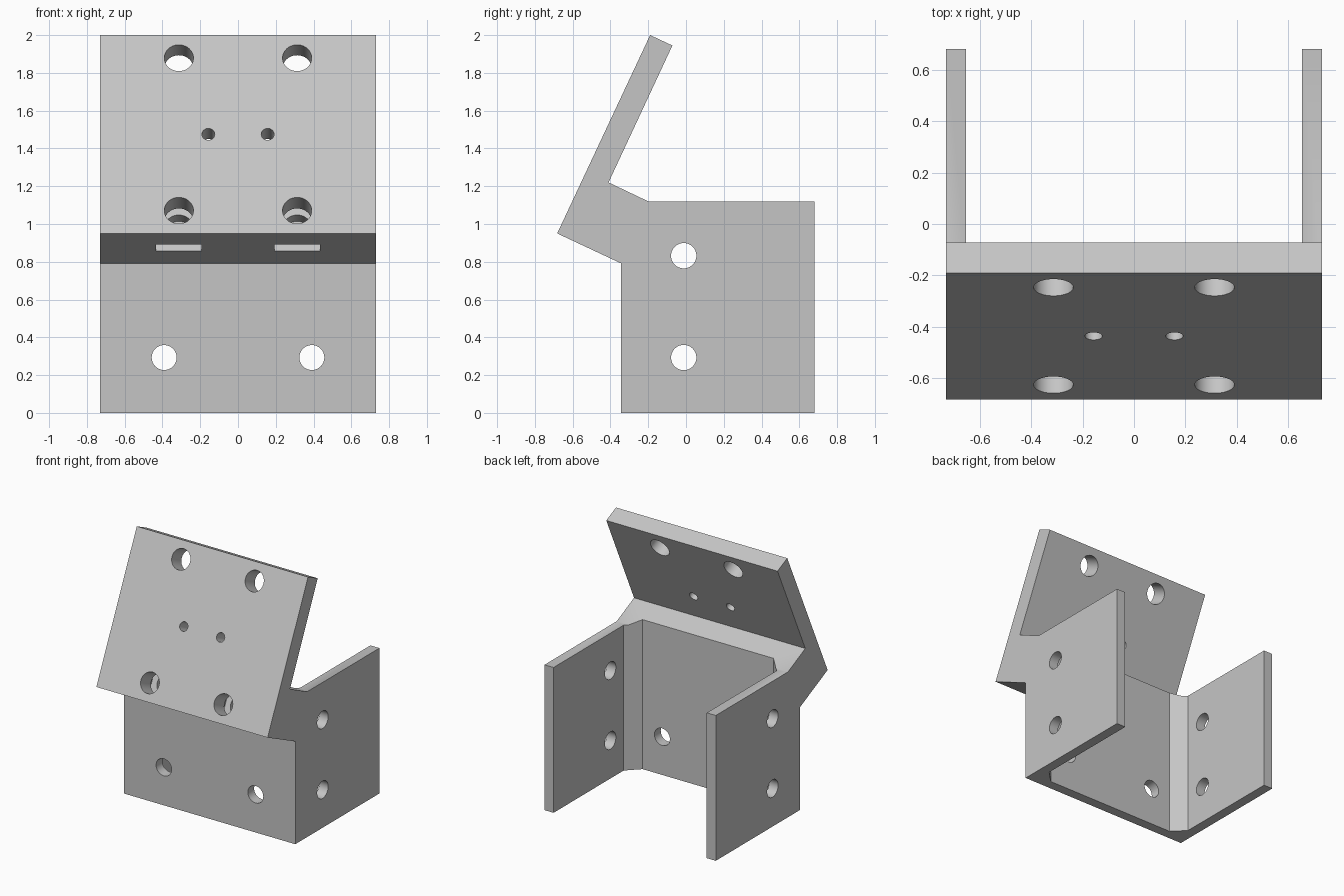
import bpy, bmesh
from math import atan2
from mathutils import Matrix, Vector

if "Cube" in bpy.data.objects:
    bpy.data.objects.remove(bpy.data.objects["Cube"], do_unlink=True)

HALF = 0.73          # half width of the bracket
WALL = 0.077         # sheet thickness of the channel
FRONT, BACK = -0.345, 0.68
CHAMFER = 0.095

grey = bpy.data.materials.new("light grey")
grey.use_nodes = True
grey.diffuse_color = (0.56, 0.56, 0.56, 1)
grey.node_tree.nodes["Principled BSDF"].inputs["Base Color"].default_value = grey.diffuse_color


def prism(name, points, sweep):
    """Extrude a closed planar outline along the sweep vector."""
    bm = bmesh.new()
    face = bm.faces.new([bm.verts.new(p) for p in points])
    result = bmesh.ops.extrude_face_region(bm, geom=[face])
    moved = [v for v in result["geom"] if isinstance(v, bmesh.types.BMVert)]
    bmesh.ops.translate(bm, verts=moved, vec=sweep)
    return finish(name, bm)


def finish(name, bm):
    bmesh.ops.recalc_face_normals(bm, faces=bm.faces)
    mesh = bpy.data.meshes.new(name)
    bm.to_mesh(mesh)
    bm.free()
    mesh.materials.append(grey)
    obj = bpy.data.objects.new(name, mesh)
    bpy.context.collection.objects.link(obj)
    return obj


def drill(name, start, end, radius):
    """Cylinder cutter running from start to end."""
    start, end = Vector(start), Vector(end)
    axis = end - start
    place = Matrix.Translation((start + end) / 2) @ axis.to_track_quat("Z", "Y").to_matrix().to_4x4()
    bm = bmesh.new()
    bmesh.ops.create_cone(bm, cap_ends=True, segments=40, radius1=radius,
                          radius2=radius, depth=axis.length, matrix=place)
    return finish(name, bm)


def cut(target, cutter):
    cutter.hide_render = True
    mod = target.modifiers.new("cut", "BOOLEAN")
    mod.operation, mod.solver, mod.object = "DIFFERENCE", "EXACT", cutter
    bpy.context.view_layer.objects.active = target
    bpy.ops.object.modifier_apply(modifier=mod.name)
    bpy.data.objects.remove(cutter, do_unlink=True)


# Bracket body: side profile swept across the width
profile = [(FRONT, 0), (BACK, 0), (BACK, 1.12), (-0.2, 1.12), (-0.41, 1.22),
           (-0.072, 1.945), (-0.19, 2.0), (-0.682, 0.95), (FRONT, 0.792)]
bracket = prism("angled_mount_bracket", [(-HALF, y, z) for y, z in profile], (2 * HALF, 0, 0))

# Open channel with chamfered inner corners
inner, bed = HALF - WALL, FRONT + WALL
channel = [(-inner, BACK + 0.1), (-inner, bed + CHAMFER), (-inner + CHAMFER, bed),
           (inner - CHAMFER, bed), (inner, bed + CHAMFER), (inner, BACK + 0.1)]
cut(bracket, prism("channel_cutter", [(x, y, -0.1) for x, y in channel], (0, 0, 1.4)))

# Local directions of the tilted plate
corner = Vector((0, -0.682, 0.95))
up = (Vector((0, -0.19, 2.0)) - corner).normalized()
inward = Vector((0, up.z, -up.y))


def on_plate(x, along, depth):
    return corner + Vector((x, 0, 0)) + up * along + inward * depth


for side in (-1, 1):
    # Plate holes: upper pair and small pair pass through, lower pair is blind
    for x, along, depth, radius in ((0.313, 1.026, 0.25, 0.077),
                                    (0.157, 0.58, 0.25, 0.034),
                                    (0.313, 0.134, 0.30, 0.077)):
        cut(bracket, drill("plate_hole_cutter", on_plate(side * x, along, -0.1),
                           on_plate(side * x, along, depth), radius))
    # Nut slot rising from the underside of the ledge
    x = side * 0.314
    slot = [on_plate(x + dx, -0.1, d)
            for dx, d in ((-0.121, 0.138), (0.121, 0.138), (0.121, 0.22), (-0.121, 0.22))]
    cut(bracket, prism("nut_slot_cutter", slot, up * 0.355))
    # Front wall hole
    cut(bracket, drill("front_hole_cutter", (side * 0.391, FRONT - 0.1, 0.293),
                       (side * 0.391, bed + 0.1, 0.293), 0.066))
    # Side wall holes
    for z in (0.293, 0.832):
        cut(bracket, drill("side_hole_cutter", (side * (HALF + 0.1), -0.012, z),
                           (side * (inner - 0.1), -0.012, z), 0.067))

# Smooth the hole walls, keep the edges crisp
bpy.ops.object.select_all(action="DESELECT")
bracket.select_set(True)
bpy.context.view_layer.objects.active = bracket
bpy.ops.object.shade_smooth_by_angle(angle=0.5)
